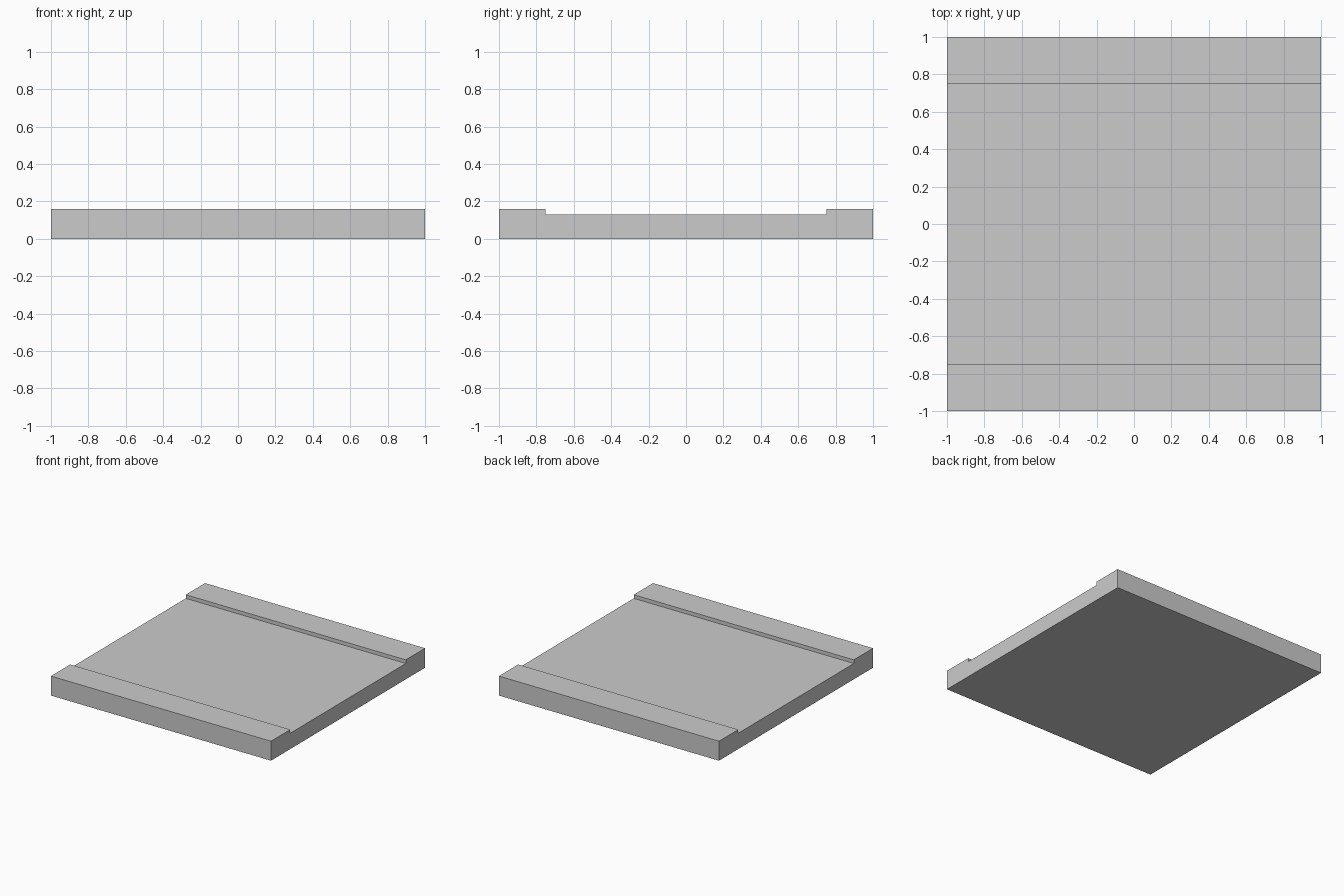
import bpy
import bmesh

if "Cube" in bpy.data.objects:
    bpy.data.objects.remove(bpy.data.objects["Cube"])

HALF = 1.0      # half length and half width
KERB_IN = 0.75  # inner edge of each raised kerb
BED_Z = 0.13    # height of the sunken middle
KERB_Z = 0.16   # height of the kerbs

# Half of the cross-section (y, z), mirrored to make the full outline
half = [(HALF, 0), (HALF, KERB_Z), (KERB_IN, KERB_Z), (KERB_IN, BED_Z)]
profile = half + [(-y, z) for y, z in reversed(half)]

# Road slab: cross-section extruded along x
bm = bmesh.new()
face = bm.faces.new([bm.verts.new((-HALF, y, z)) for y, z in profile])
ext = bmesh.ops.extrude_face_region(bm, geom=[face], use_keep_orig=True)
moved = [v for v in ext["geom"] if isinstance(v, bmesh.types.BMVert)]
bmesh.ops.translate(bm, verts=moved, vec=(2 * HALF, 0, 0))
bmesh.ops.recalc_face_normals(bm, faces=bm.faces)

mesh = bpy.data.meshes.new("road_slab")
bm.to_mesh(mesh)
bm.free()
bpy.context.collection.objects.link(bpy.data.objects.new("road_slab", mesh))
